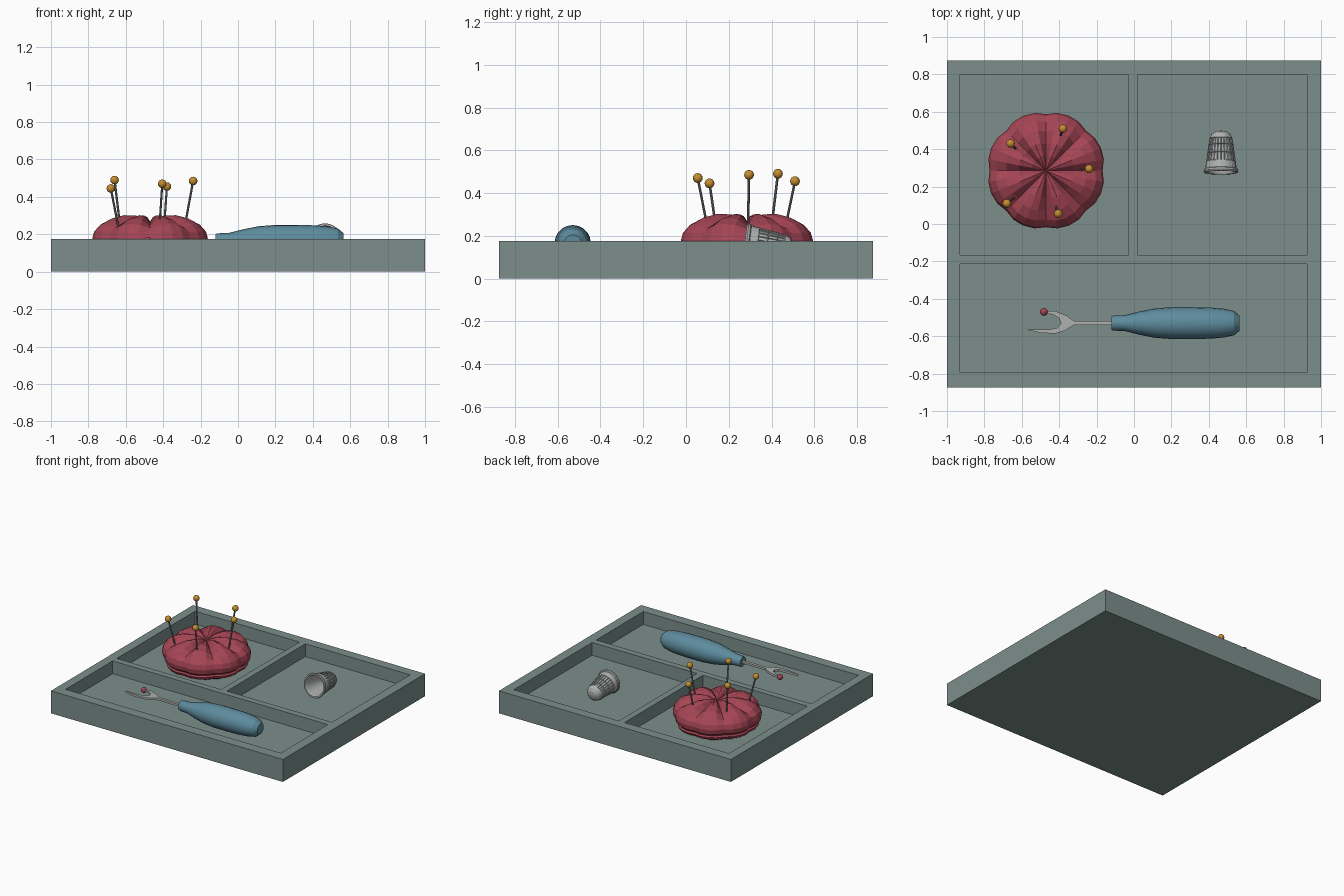
import bpy, bmesh, math
from mathutils import Vector, Matrix

cube = bpy.data.objects.get("Cube")
if cube:
    bpy.data.objects.remove(cube, do_unlink=True)


def material(name, rgb):
    m = bpy.data.materials.new(name)
    m.use_nodes = True
    col = (*rgb, 1)
    m.diffuse_color = col
    node = next(n for n in m.node_tree.nodes if n.type == 'BSDF_PRINCIPLED')
    node.inputs["Base Color"].default_value = col
    return m


SAGE = material("sage_green", (0.20, 0.275, 0.26))
RED = material("cushion_red", (0.38, 0.06, 0.09))
BLUE = material("handle_blue", (0.11, 0.26, 0.34))
GOLD = material("pin_gold", (0.56, 0.27, 0.03))
SILVER = material("silver", (0.42, 0.44, 0.43))
STEEL = material("pin_steel", (0.2, 0.21, 0.21))
FLOOR = 0.075


def finish(bm, name, mat, smooth=None):
    bmesh.ops.remove_doubles(bm, verts=bm.verts, dist=1e-5)
    bmesh.ops.recalc_face_normals(bm, faces=bm.faces)
    mesh = bpy.data.meshes.new(name)
    bm.to_mesh(mesh)
    bm.free()
    mesh.materials.append(mat)
    ob = bpy.data.objects.new(name, mesh)
    bpy.context.collection.objects.link(ob)
    if smooth:
        bpy.ops.object.select_all(action='DESELECT')
        ob.select_set(True)
        bpy.context.view_layer.objects.active = ob
        bpy.ops.object.shade_smooth_by_angle(angle=math.radians(smooth))
    return ob


def box(name, x0, x1, y0, y1, z0, z1, mat):
    bm = bmesh.new()
    size = Matrix.Diagonal((x1 - x0, y1 - y0, z1 - z0, 1))
    mid = Matrix.Translation(((x0 + x1) / 2, (y0 + y1) / 2, (z0 + z1) / 2))
    bmesh.ops.create_cube(bm, size=1, matrix=mid @ size)
    return finish(bm, name, mat)


def lathe(profile, sides, shape=lambda r, z, a: (r, z)):
    """Revolve (radius, height) points about z; shape can modulate each point."""
    bm = bmesh.new()
    rings = []
    for r, z in profile:
        ring = []
        for i in range(sides):
            a = math.tau * i / sides
            rr, zz = shape(r, z, a)
            ring.append(bm.verts.new((rr * math.cos(a), rr * math.sin(a), zz)))
        rings.append(ring)
    for lo, hi in zip(rings, rings[1:]):
        for i in range(sides):
            j = (i + 1) % sides
            bm.faces.new((lo[i], lo[j], hi[j], hi[i]))
    bmesh.ops.remove_doubles(bm, verts=bm.verts, dist=1e-5)
    return bm


def ball(name, at, radius, mat):
    bm = bmesh.new()
    bmesh.ops.create_uvsphere(bm, u_segments=12, v_segments=8, radius=radius,
                              matrix=Matrix.Translation(at))
    return finish(bm, name, mat, 60)


# Tray with three compartments
tray = box("tray", -1, 1, -0.875, 0.875, 0, 0.175, SAGE)
pockets = [(-0.93, -0.03, -0.165, 0.80), (0.02, 0.925, -0.165, 0.80),
           (-0.93, 0.925, -0.795, -0.215)]
for p in pockets:
    cutter = box("pocket_cutter", *p, FLOOR, 0.4, SAGE)
    cutter.hide_render = True
    mod = tray.modifiers.new("pocket", 'BOOLEAN')
    mod.operation = 'DIFFERENCE'
    mod.solver = 'EXACT'
    mod.object = cutter
    bpy.context.view_layer.objects.active = tray
    bpy.ops.object.modifier_apply(modifier=mod.name)
    bpy.data.objects.remove(cutter, do_unlink=True)


# Pincushion: eight lobes pulled in by creases
def lobes(r, z, a):
    dip = 1 - abs(math.sin(4 * a)) ** 0.7
    if z > 0.18:
        z -= 0.045 * dip * math.sin(math.pi * min(r / 0.31, 1)) ** 0.7
    return r * (1 - 0.05 * dip), z


cushion_profile = [(0, FLOOR), (0.25, FLOOR), (0.29, 0.095), (0.3, 0.115),
                   (0.29, 0.125), (0.312, 0.145), (0.318, 0.18), (0.308, 0.215),
                   (0.275, 0.255), (0.22, 0.285), (0.15, 0.302), (0.08, 0.3),
                   (0.03, 0.282), (0, 0.268)]
cushion = finish(lathe(cushion_profile, 32, lobes), "pincushion", RED)
cushion.location = (-0.47, 0.285, 0)

# Pins: (head, entry point)
pins = [((-0.66, 0.43, 0.49), (-0.63, 0.4)), ((-0.38, 0.51, 0.455), (-0.395, 0.465)),
        ((-0.24, 0.295, 0.485), (-0.285, 0.29)), ((-0.405, 0.055, 0.47), (-0.42, 0.1)),
        ((-0.68, 0.11, 0.445), (-0.64, 0.14))]
for head, entry in pins:
    ball("pin_head", head, 0.023, GOLD)
    top, base = Vector(head), Vector((*entry, 0.24))
    d = top - base
    bm = bmesh.new()
    bmesh.ops.create_cone(
        bm, cap_ends=True, segments=8, radius1=0.006, radius2=0.006, depth=d.length,
        matrix=Matrix.Translation((top + base) / 2) @ d.to_track_quat('Z', 'Y').to_matrix().to_4x4())
    finish(bm, "pin_shaft", STEEL)

# Thimble: hollow cup lying on its side, with rows of pressed dimples
thimble_profile = [(0, 0.21), (0.045, 0.195), (0.075, 0.01), (0.08, 0), (0.09, 0),
                   (0.093, 0.008), (0.09, 0.018), (0.084, 0.022), (0.079, 0.06),
                   (0.073, 0.105), (0.067, 0.15), (0.061, 0.185), (0.05, 0.208),
                   (0.03, 0.221), (0, 0.226)]
bm = lathe(thimble_profile, 24)
bmesh.ops.recalc_face_normals(bm, faces=bm.faces)
dimples = []
for f in bm.faces:
    c = f.calc_center_median()
    out = c.x * f.normal.x + c.y * f.normal.y > 0
    if out and 0.06 < c.z < 0.18 and c.xy.length > 0.055:
        dimples.append(f)
bmesh.ops.inset_individual(bm, faces=dimples, thickness=0.004, depth=-0.004)
thimble = finish(bm, "thimble", SILVER)
thimble.location = (0.465, 0.275, 0.167)
thimble.rotation_euler = (-math.radians(97), 0, 0)

# Seam ripper handle
handle_profile = [(0, 0), (0.036, 0), (0.04, 0.008), (0.042, 0.07), (0.062, 0.15),
                  (0.078, 0.23), (0.085, 0.32), (0.085, 0.43), (0.083, 0.53),
                  (0.077, 0.6), (0.065, 0.655), (0.04, 0.685), (0, 0.685)]
handle = finish(lathe(handle_profile, 20), "ripper_handle", BLUE, 25)
handle.location = (-0.12, -0.53, 0.165)
handle.rotation_euler = (0, math.pi / 2, 0)

# Seam ripper shank and forked blade, cut from a flat outline
outline = [(-0.1, -0.518), (-0.32, -0.518), (-0.36, -0.49), (-0.42, -0.466),
           (-0.48, -0.464), (-0.48, -0.476), (-0.43, -0.485), (-0.4, -0.505),
           (-0.39, -0.53), (-0.41, -0.555), (-0.46, -0.565), (-0.575, -0.565),
           (-0.5, -0.582), (-0.42, -0.586), (-0.37, -0.57), (-0.32, -0.54),
           (-0.1, -0.54)]
bm = bmesh.new()
face = bm.faces.new([bm.verts.new((x, y, 0.157)) for x, y in outline])
ext = bmesh.ops.extrude_face_region(bm, geom=[face])
bmesh.ops.translate(bm, vec=(0, 0, 0.016),
                    verts=[v for v in ext["geom"] if isinstance(v, bmesh.types.BMVert)])
finish(bm, "ripper_blade", SILVER)
ball("ripper_safety_ball", (-0.482, -0.47, 0.165), 0.021, RED)
